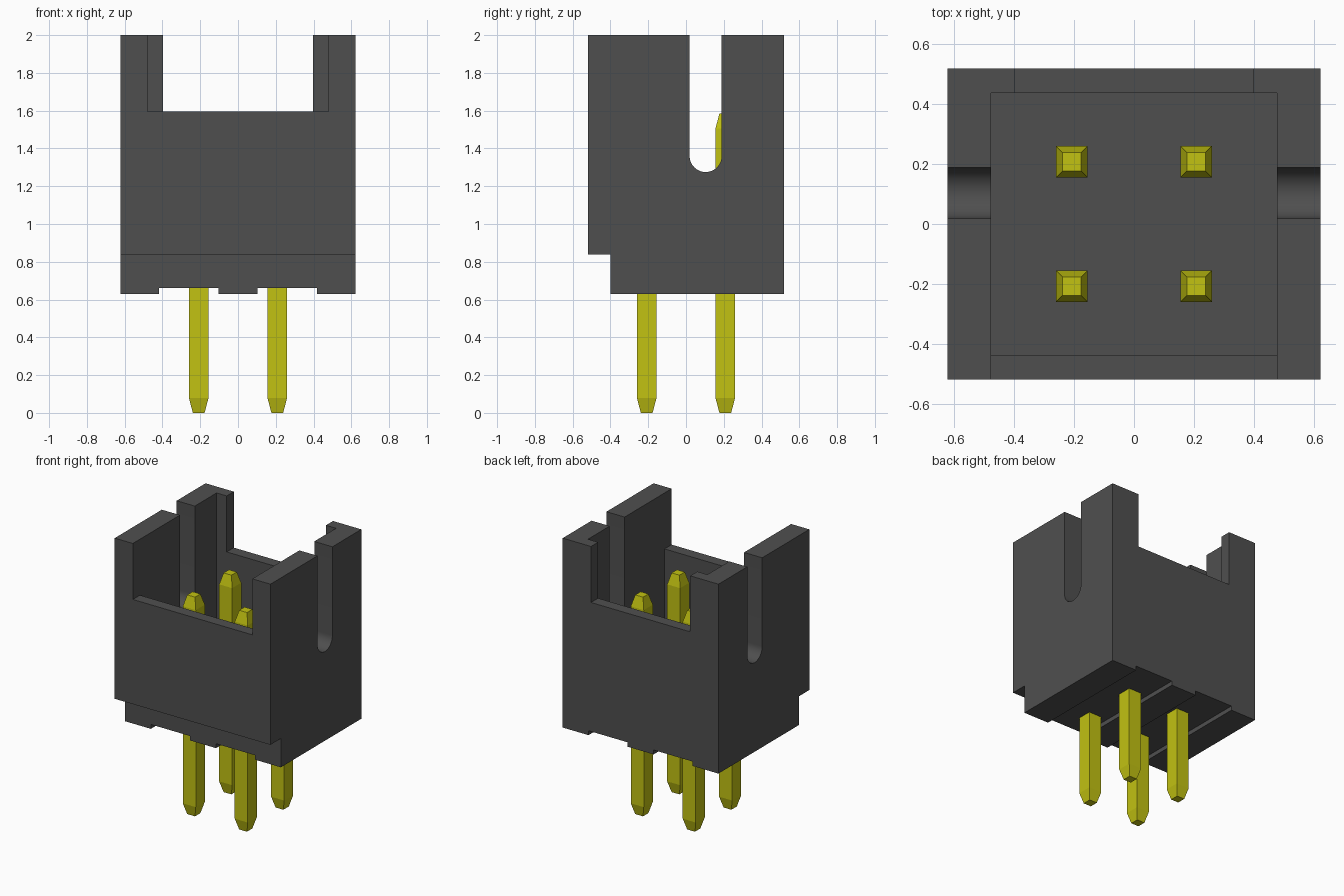
import bpy
import math

if "Cube" in bpy.data.objects:
    bpy.data.objects.remove(bpy.data.objects["Cube"], do_unlink=True)


def material(name, color):
    mat = bpy.data.materials.new(name)
    mat.use_nodes = True
    mat.diffuse_color = color
    bsdf = next(n for n in mat.node_tree.nodes if n.type == 'BSDF_PRINCIPLED')
    bsdf.inputs["Base Color"].default_value = color
    return mat


dark_grey = material("dark grey plastic", (0.078, 0.078, 0.078, 1))
yellow = material("yellow metal", (0.54, 0.54, 0.006, 1))


def loft(name, rings, mat):
    """Skin a list of closed rings and cap both ends."""
    n = len(rings[0])
    verts = [p for ring in rings for p in ring]
    faces = [tuple(reversed(range(n))), tuple(range(len(verts) - n, len(verts)))]
    for r in range(len(rings) - 1):
        for i in range(n):
            j = (i + 1) % n
            faces.append((r * n + i, r * n + j, (r + 1) * n + j, (r + 1) * n + i))
    mesh = bpy.data.meshes.new(name)
    mesh.from_pydata(verts, [], faces)
    mesh.materials.append(mat)
    obj = bpy.data.objects.new(name, mesh)
    bpy.context.collection.objects.link(obj)
    return obj


def side_prism(name, profile, x0, x1):
    """Extrude a counter-clockwise (y, z) profile along x."""
    return loft(name, [[(x, y, z) for y, z in profile] for x in (x0, x1)], dark_grey)


def box(name, x0, x1, y0, y1, z0, z1):
    return side_prism(name, [(y0, z0), (y1, z0), (y1, z1), (y0, z1)], x0, x1)


def cut(obj, cutter):
    mod = obj.modifiers.new("cut", 'BOOLEAN')
    mod.operation = 'DIFFERENCE'
    mod.solver = 'EXACT'
    mod.object = cutter
    bpy.context.view_layer.objects.active = obj
    bpy.ops.object.modifier_apply(modifier=mod.name)
    bpy.data.objects.remove(cutter, do_unlink=True)


# Housing block with a stepped lower front edge
W, D, BOTTOM, TOP = 0.623, 0.519, 0.63, 2.0
housing = side_prism("housing", [(-0.40, BOTTOM), (D, BOTTOM), (D, TOP),
                                 (-D, TOP), (-D, 0.838), (-0.40, 0.838)], -W, W)

# Cavity, front opening and narrower back opening
RIM = 1.595
cut(housing, side_prism("cavity_cutter", [(-0.438, 1.0), (0.438, 1.0), (0.438, 2.1),
                                          (-0.7, 2.1), (-0.7, RIM), (-0.438, RIM)],
                        -0.478, 0.478))
cut(housing, box("back_opening_cutter", -0.397, 0.397, 0.3, 0.7, RIM, 2.1))

# Round-bottomed slot through both side walls
slot_y, slot_z, slot_r = 0.104, 1.36, 0.085
slot = [(slot_y + slot_r * math.cos(a), slot_z + slot_r * math.sin(a))
        for a in (math.pi + math.pi * i / 20 for i in range(21))]
slot += [(slot_y + slot_r, 2.1), (slot_y - slot_r, 2.1)]
cut(housing, side_prism("slot_cutter", slot, -0.8, 0.8))

# Two shallow channels under the base
for x0, x1 in ((-0.417, -0.104), (0.104, 0.417)):
    cut(housing, box("channel_cutter", x0, x1, -0.7, 0.7, 0.5, 0.662))

# Four square pins with tapered ends
for side, x in (("right", -0.208), ("left", 0.208)):
    for end, y in (("front", -0.208), ("back", 0.208)):
        rings = [[(x + sx * h, y + sy * h, z)
                  for sx, sy in ((-1, -1), (1, -1), (1, 1), (-1, 1))]
                 for z, h in ((0, 0.031), (0.08, 0.052), (1.505, 0.052), (1.585, 0.031))]
        loft(f"pin_{end}_{side}", rings, yellow)

# Smooth the slot curve while keeping edges sharp
bpy.ops.object.select_all(action='DESELECT')
housing.select_set(True)
bpy.context.view_layer.objects.active = housing
bpy.ops.object.shade_smooth_by_angle(angle=math.radians(30))
